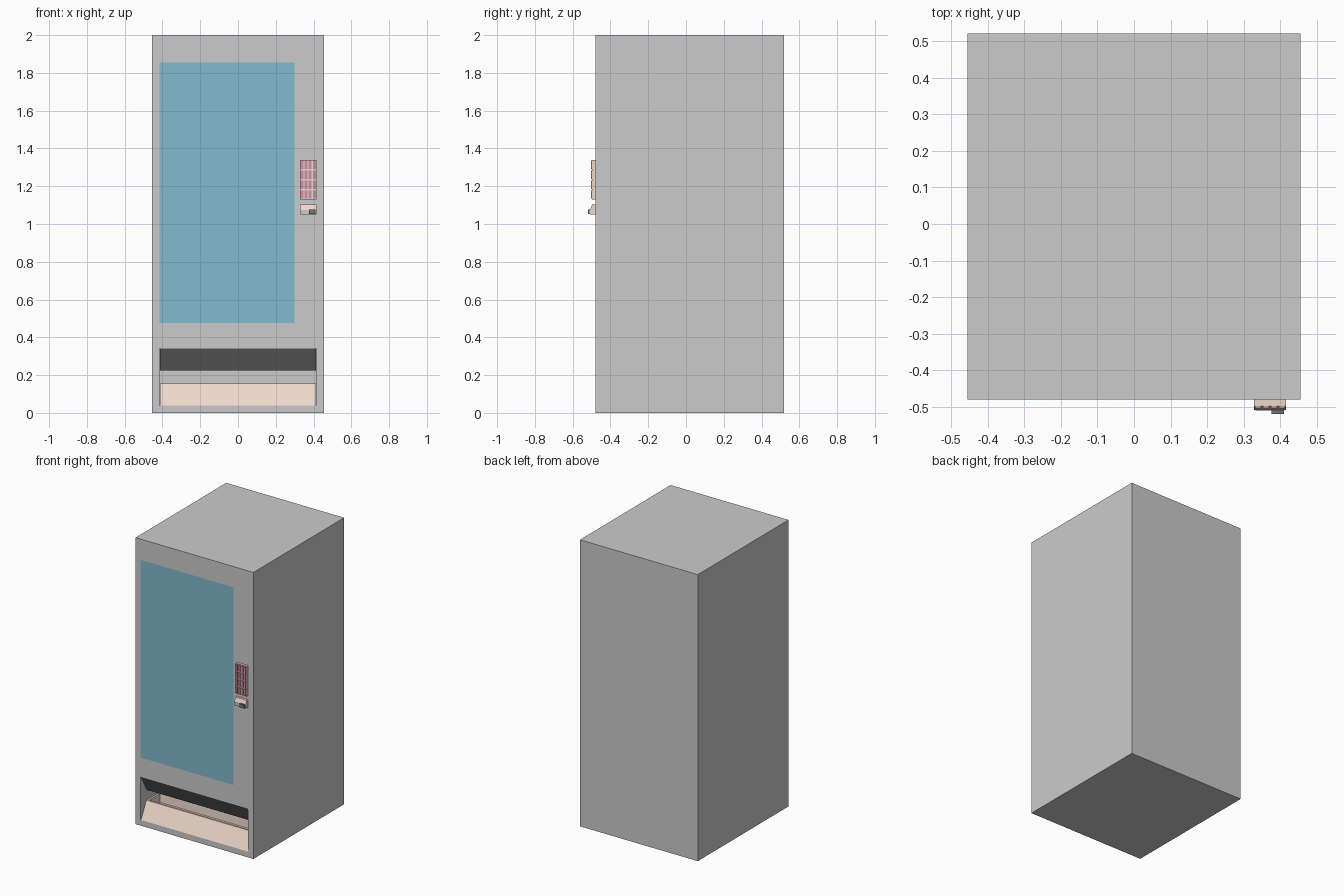
import bpy, bmesh
from mathutils import Vector

if "Cube" in bpy.data.objects:
    bpy.data.objects.remove(bpy.data.objects["Cube"])


def material(name, r, g, b):
    m = bpy.data.materials.new(name)
    m.diffuse_color = (r, g, b, 1)
    m.use_nodes = True
    m.node_tree.nodes["Principled BSDF"].inputs["Base Color"].default_value = m.diffuse_color
    return m


CREAM = material("cream", 0.86, 0.69, 0.60)
GLASS = material("glass_blue", 0.22, 0.50, 0.62)
PINK = material("button_pink", 0.62, 0.28, 0.42)
DARK = material("dark_grey", 0.17, 0.17, 0.17)


def finish(name, bm, mat=None):
    bmesh.ops.recalc_face_normals(bm, faces=bm.faces)
    me = bpy.data.meshes.new(name)
    bm.to_mesh(me)
    bm.free()
    ob = bpy.data.objects.new(name, me)
    bpy.context.collection.objects.link(ob)
    if mat:
        me.materials.append(mat)
    return ob


def add_box(bm, lo, hi):
    verts = bmesh.ops.create_cube(bm, size=1)["verts"]
    for v in verts:
        v.co = Vector([lo[i] if v.co[i] < 0 else hi[i] for i in range(3)])


def box(name, lo, hi, mat=None):
    bm = bmesh.new()
    add_box(bm, lo, hi)
    return finish(name, bm, mat)


def add_prism(bm, profile, x0, x1):
    """Extrude a (y, z) profile along x."""
    face = bm.faces.new([bm.verts.new((x0, y, z)) for y, z in profile])
    new = bmesh.ops.extrude_face_region(bm, geom=[face], use_keep_orig=True)["geom"]
    for v in new:
        if isinstance(v, bmesh.types.BMVert):
            v.co.x = x1
    bmesh.ops.recalc_face_normals(bm, faces=bm.faces)


FRONT, BACK, HALF = -0.48, 0.52, 0.455
BAY_X, BAY_Z0, BAY_Z1, BAY_BACK = 0.415, 0.04, 0.34, -0.27
WIN = (-0.415, 0.30, 0.475, 1.855)

# cabinet: box with a window hole and a recessed delivery bay
bm = bmesh.new()
add_box(bm, (-HALF, FRONT, 0), (HALF, BACK, 2))
cuts = [((x, 0, 0), (1, 0, 0)) for x in (-BAY_X, WIN[1], BAY_X)]
cuts += [((0, 0, z), (0, 0, 1)) for z in (BAY_Z0, BAY_Z1, WIN[2], WIN[3])]
for co, no in cuts:
    geom = bm.verts[:] + bm.edges[:] + bm.faces[:]
    bmesh.ops.bisect_plane(bm, geom=geom, plane_co=co, plane_no=no)
bm.normal_update()


def front_faces(x0, x1, z0, z1):
    found = []
    for f in bm.faces:
        c = f.calc_center_median()
        if f.normal.y < -0.9 and x0 < c.x < x1 and z0 < c.z < z1:
            found.append(f)
    return found


bmesh.ops.delete(bm, geom=front_faces(*WIN), context="FACES")
bmesh.ops.inset_region(bm, faces=front_faces(-BAY_X, BAY_X, BAY_Z0, BAY_Z1),
                       thickness=0, depth=FRONT - BAY_BACK)
finish("cabinet", bm)

# window pane, flush with the front
box("window_pane", (WIN[0], FRONT, WIN[2]), (WIN[1], FRONT + 0.01, WIN[3]), GLASS)

# delivery tray with sloping front and sunken top
bm = bmesh.new()
add_prism(bm, [(FRONT, BAY_Z0), (-0.42, 0.155), (BAY_BACK - 0.005, 0.155),
               (BAY_BACK - 0.005, BAY_Z0)], -BAY_X + 0.002, BAY_X - 0.002)
top = [f for f in bm.faces if f.normal.z > 0.9]
bmesh.ops.inset_region(bm, faces=top, thickness=0.018)
bmesh.ops.inset_region(bm, faces=top, thickness=0.004, depth=-0.06)
finish("delivery_tray", bm, CREAM)

# flap hinged at the top of the bay, swung inward
bm = bmesh.new()
add_prism(bm, [(FRONT, BAY_Z1), (-0.415, 0.225), (-0.405, 0.225), (-0.465, BAY_Z1)],
          -BAY_X + 0.002, BAY_X - 0.002)
finish("delivery_flap", bm, DARK)

# keypad base and 4 x 4 buttons
KX0, KX1, KZ0, KZ1 = 0.328, 0.415, 1.13, 1.34
box("keypad_base", (KX0, -0.497, KZ0), (KX1, FRONT, KZ1), CREAM)
bm = bmesh.new()
dx, dz = (KX1 - KX0) / 4, (KZ1 - KZ0) / 4
for i in range(4):
    for j in range(4):
        x, z = KX0 + i * dx, KZ0 + j * dz
        add_box(bm, (x + 0.003, -0.504, z + 0.004),
                (x + dx - 0.003, -0.496, z + dz - 0.004))
finish("keypad_buttons", bm, PINK)

# payment reader: wedge housing, face plate and slot
bm = bmesh.new()
add_prism(bm, [(FRONT, 1.05), (-0.508, 1.05), (-0.508, 1.075), (-0.497, 1.103),
               (FRONT, 1.103)], KX0, KX1)
finish("reader_housing", bm, CREAM)
box("reader_plate", (KX0 + 0.004, -0.510, 1.053), (KX1 - 0.004, -0.506, 1.074))
box("reader_slot", (0.376, -0.519, 1.052), (0.410, -0.508, 1.078), DARK)
